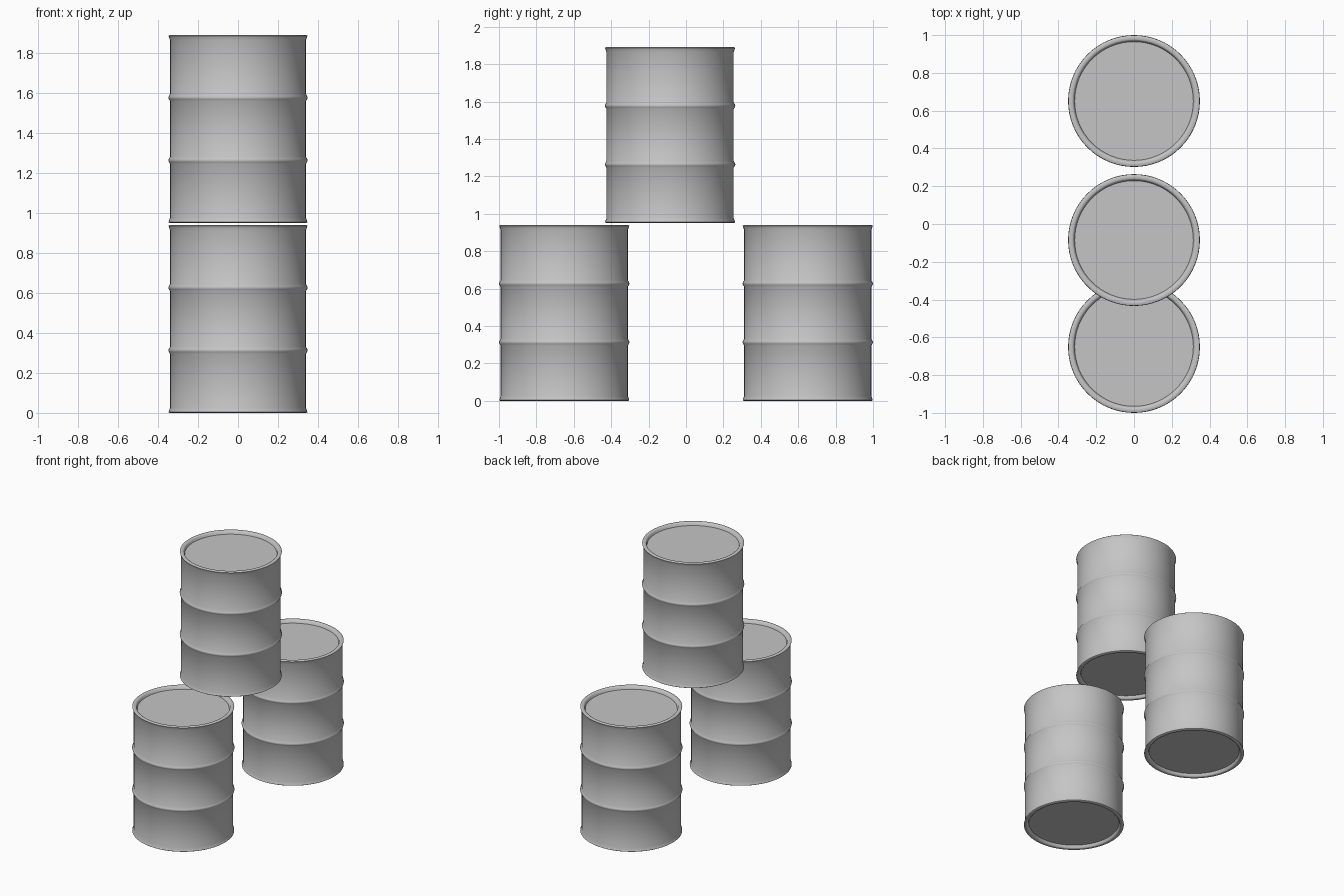
import bpy, bmesh, math

if "Cube" in bpy.data.objects:
    bpy.data.objects.remove(bpy.data.objects["Cube"])

SEGMENTS = 64
HEIGHT = 0.94

steel = bpy.data.materials.new("grey_steel")
steel.diffuse_color = (0.56, 0.56, 0.56, 1)
steel.use_nodes = True
steel.node_tree.nodes["Principled BSDF"].inputs["Base Color"].default_value = steel.diffuse_color

# Half profile (radius, height): recessed base, rolled rims, two hoops, recessed lid
end = [(0.314, 0.022), (0.320, 0.004), (0.326, 0.0), (0.342, 0.0),
       (0.348, 0.004), (0.346, 0.010), (0.340, 0.026)]


def hoop(z):
    return [(0.340, z - 0.018), (0.346, z - 0.008), (0.349, z),
            (0.346, z + 0.008), (0.340, z + 0.018)]


profile = end + hoop(0.313) + hoop(0.627) + [(r, HEIGHT - z) for r, z in reversed(end)]


def drum(name, y, z):
    bm = bmesh.new()
    rings = []
    for r, h in profile:
        rings.append([bm.verts.new((r * math.cos(a), r * math.sin(a), h))
                      for a in (2 * math.pi * i / SEGMENTS for i in range(SEGMENTS))])
    # Wall, rims and hoops
    for low, high in zip(rings, rings[1:]):
        for i in range(SEGMENTS):
            j = (i + 1) % SEGMENTS
            bm.faces.new((low[i], low[j], high[j], high[i]))
    # Base and lid discs
    bm.faces.new(list(reversed(rings[0])))
    bm.faces.new(rings[-1])
    mesh = bpy.data.meshes.new(name)
    bm.to_mesh(mesh)
    bm.free()
    mesh.materials.append(steel)
    obj = bpy.data.objects.new(name, mesh)
    obj.location = (0, y, z)
    bpy.context.collection.objects.link(obj)
    bpy.context.view_layer.objects.active = obj
    obj.select_set(True)
    bpy.ops.object.shade_smooth_by_angle(angle=math.radians(50))
    obj.select_set(False)


# Two drums on the floor and one resting across them
drum("front_drum", -0.651, 0)
drum("back_drum", 0.651, 0)
drum("top_drum", -0.085, 0.951)
